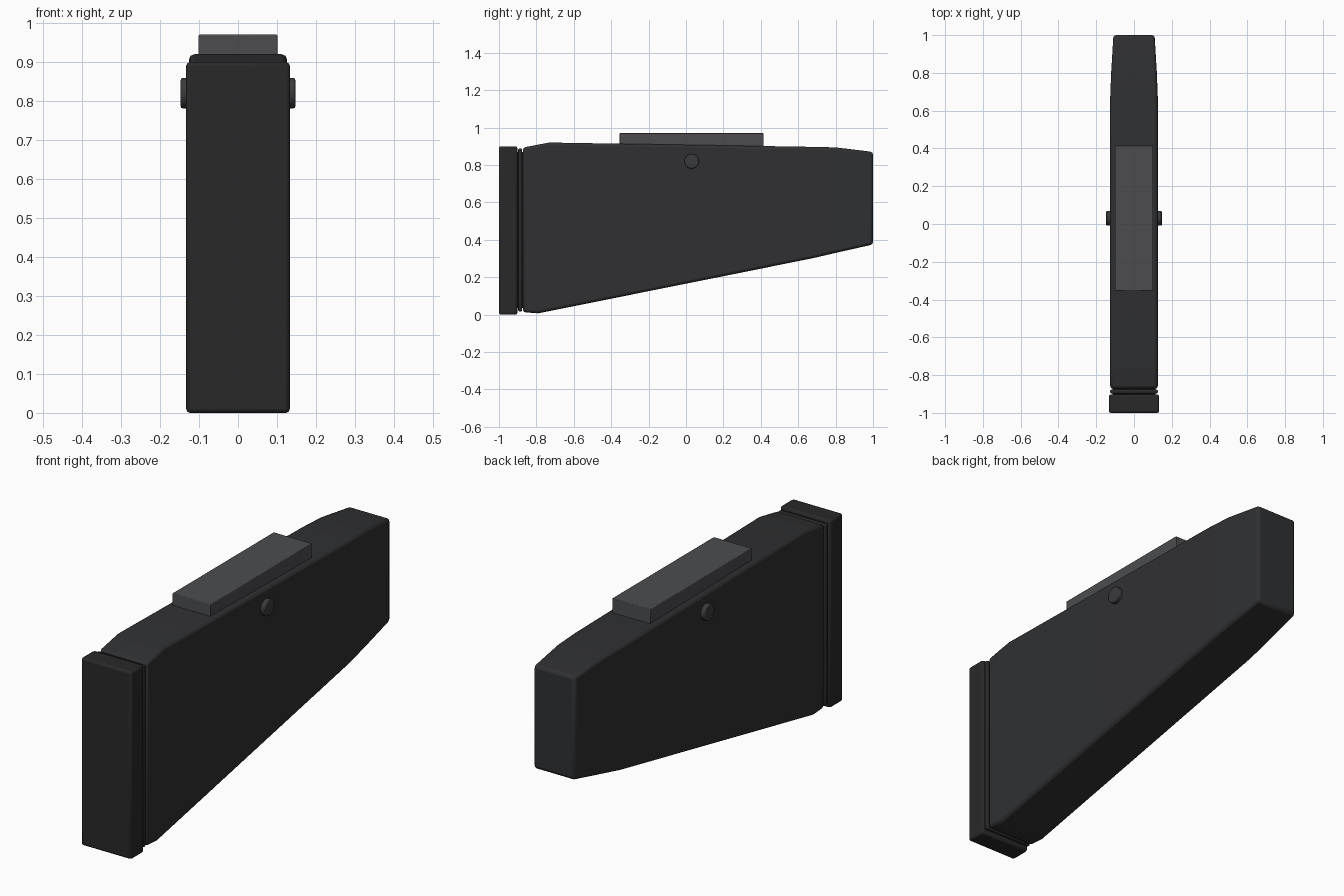
import bpy, bmesh
from math import pi, radians

if "Cube" in bpy.data.objects:
    bpy.data.objects.remove(bpy.data.objects["Cube"])


def finish(ob, color, bevel, segments=2):
    mat = bpy.data.materials.new(ob.name + "_colour")
    mat.diffuse_color = (*color, 1)
    mat.use_nodes = True
    mat.node_tree.nodes["Principled BSDF"].inputs["Base Color"].default_value = mat.diffuse_color
    ob.data.materials.append(mat)
    mod = ob.modifiers.new("Bevel", "BEVEL")
    mod.width, mod.segments = bevel, segments
    mod.limit_method, mod.angle_limit = "ANGLE", radians(35)
    bpy.ops.object.select_all(action="DESELECT")
    ob.select_set(True)
    bpy.context.view_layer.objects.active = ob
    bpy.ops.object.shade_smooth_by_angle(angle=radians(30))


def loft(name, sections, color, bevel):
    """Rectangular sections (y, bottom, top, half width) joined along y."""
    bm = bmesh.new()
    rings = [[bm.verts.new(p) for p in ((-w, y, b), (w, y, b), (w, y, t), (-w, y, t))]
             for y, b, t, w in sections]
    for r, s in zip(rings, rings[1:]):
        for i in range(4):
            j = (i + 1) % 4
            bm.faces.new((r[i], r[j], s[j], s[i]))
    bm.faces.new(rings[0])
    bm.faces.new(rings[-1])
    bmesh.ops.recalc_face_normals(bm, faces=bm.faces)
    me = bpy.data.meshes.new(name)
    bm.to_mesh(me)
    bm.free()
    ob = bpy.data.objects.new(name, me)
    bpy.context.collection.objects.link(ob)
    finish(ob, color, bevel)


dark = (0.022, 0.022, 0.022)
body = (0.029, 0.030, 0.032)

# Tapered stock body
loft("stock_body", [
    (-0.872, 0.013, 0.893, 0.126), (-0.79, 0.007, 0.909, 0.126),
    (-0.73, 0.019, 0.92, 0.126), (0.67, 0.300, 0.897, 0.126),
    (0.80, 0.330, 0.894, 0.121), (1.0, 0.375, 0.870, 0.109)], body, 0.014)

# Butt pad, spacer plate and the recessed core joining them to the body
loft("butt_pad", [(-1.0, 0.0, 0.90, 0.133), (-0.902, 0.0, 0.90, 0.133)], dark, 0.01)
loft("spacer_plate", [(-0.897, 0.017, 0.888, 0.126), (-0.877, 0.017, 0.888, 0.126)], dark, 0.006)
loft("spacer_core", [(-0.91, 0.035, 0.87, 0.113), (-0.86, 0.035, 0.87, 0.113)], dark, 0.003)

# Cheek rest on top
loft("cheek_rest", [(-0.355, 0.88, 0.97, 0.101), (0.415, 0.88, 0.97, 0.101)],
     (0.072, 0.073, 0.078), 0.003)

# Round fastener on each side
for side, label in ((-1, "left"), (1, "right")):
    bpy.ops.mesh.primitive_cylinder_add(vertices=32, radius=0.039, depth=0.046,
                                        location=(side * 0.124, 0.03, 0.82),
                                        rotation=(0, pi / 2, 0))
    pin = bpy.context.object
    pin.name = label + "_fastener"
    finish(pin, (0.042, 0.043, 0.046), 0.005)
